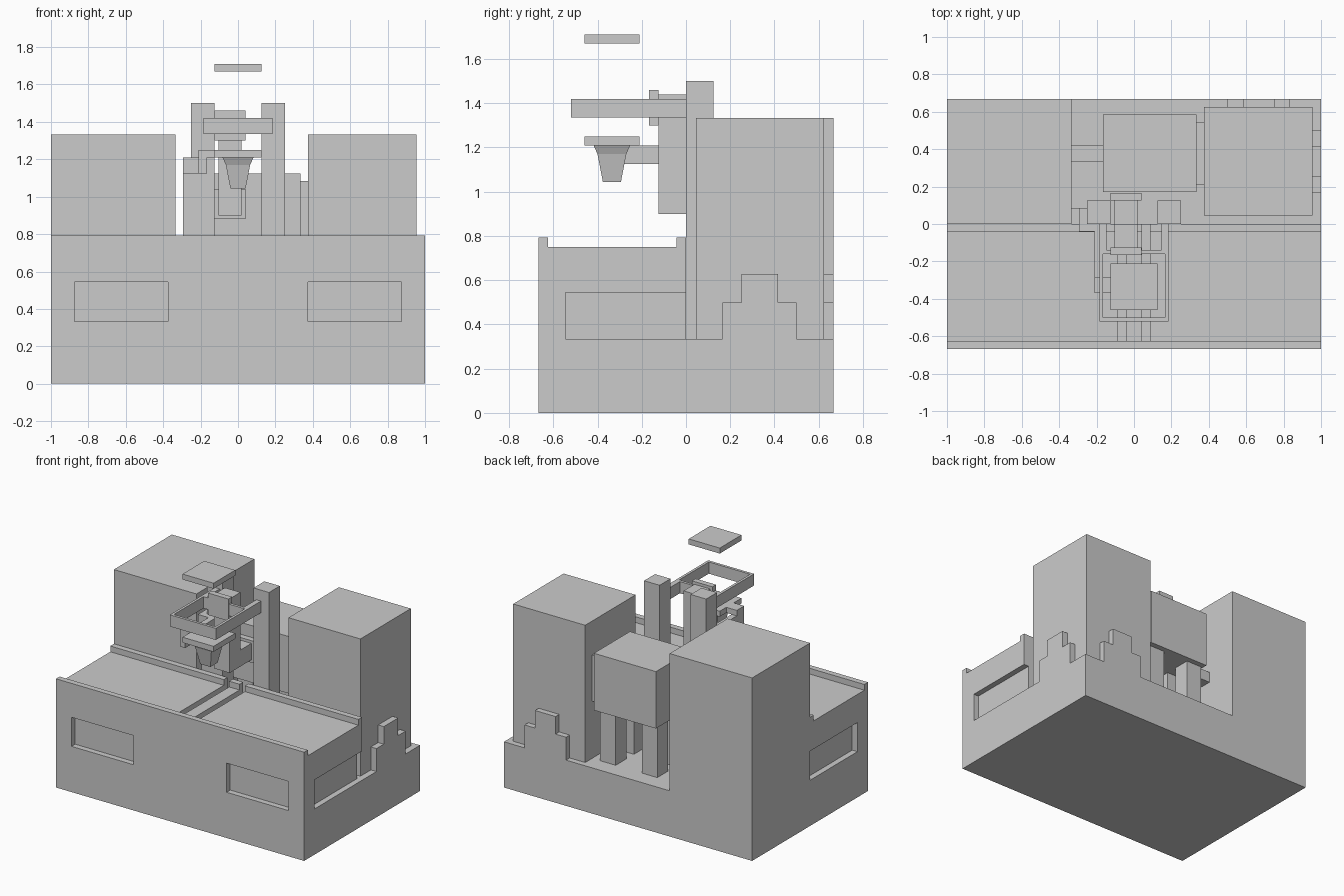
import bpy, bmesh

if "Cube" in bpy.data.objects:
    bpy.data.objects.remove(bpy.data.objects["Cube"])


def finish(name, bm):
    bmesh.ops.recalc_face_normals(bm, faces=bm.faces)
    me = bpy.data.meshes.new(name)
    bm.to_mesh(me)
    bm.free()
    ob = bpy.data.objects.new(name, me)
    bpy.context.collection.objects.link(ob)
    return ob


def add_box(bm, x0, x1, y0, y1, z0, z1):
    vs = bmesh.ops.create_cube(bm, size=1)["verts"]
    for v in vs:
        v.co.x = x1 if v.co.x > 0 else x0
        v.co.y = y1 if v.co.y > 0 else y0
        v.co.z = z1 if v.co.z > 0 else z0


def boxes(name, *dims):
    bm = bmesh.new()
    for d in dims:
        add_box(bm, *d)
    return finish(name, bm)


def prism(name, pts, place, a, b):
    """Extrude a 2D outline from a to b; place(u, v, t) gives the 3D point."""
    bm = bmesh.new()
    rings = [[bm.verts.new(place(u, v, t)) for u, v in pts] for t in (a, b)]
    n = len(pts)
    for r in rings:
        bm.faces.new(r)
    for i in range(n):
        j = (i + 1) % n
        bm.faces.new((rings[0][i], rings[0][j], rings[1][j], rings[1][i]))
    return finish(name, bm)


def along_x(u, v, t):
    return (t, u, v)


def along_y(u, v, t):
    return (u, t, v)


W, F = 0.667, 0.333  # half depth, floor height

# counter body with two raised rims, and the low floor behind it
body = prism("counter_body", [(-W, 0), (W, 0), (W, F), (0, F), (0, .792), (-.042, .792),
             (-.042, .75), (-.625, .75), (-.625, .792), (-W, .792)], along_x, -1, 1)

# recessed panels and the two grooves in the counter top
cuts = bmesh.new()
for s in (-1, 1):
    xs = sorted((s * .375, s * .875))
    add_box(cuts, *xs, -.75, -.625, F, .545)
    xs = sorted((s * .958, s * 1.1))
    add_box(cuts, *xs, -.545, .02, F, .545)
    xs = sorted((s * .042, s * .085))
    add_box(cuts, *xs, -.625, .02, .708, .85)
cutter = finish("cutter", cuts)
cutter.hide_render = True
mod = body.modifiers.new("recesses", 'BOOLEAN')
mod.operation = 'DIFFERENCE'
mod.solver = 'EXACT'
mod.object = cutter
bpy.context.view_layer.objects.active = body
bpy.ops.object.modifier_apply(modifier=mod.name)
bpy.data.objects.remove(cutter)

# towers
boxes("left_tower", (-1, -.335, 0, W, F, 1.333))
boxes("right_tower", (.375, .955, .045, .625, F, 1.333))


# stepped walls beside and behind the right tower
def steps(c):
    return [(c - .167, F), (c + .167, F), (c + .167, .5), (c + .083, .5), (c + .083, .628),
            (c - .083, .628), (c - .083, .5), (c - .167, .5)]


prism("side_stepped_wall", steps(.333), along_x, .955, 1)
prism("back_stepped_wall", steps(.667), along_y, .625, W)

# posts and the ring frame they carry
for side, s in (("left", -1), ("right", 1)):
    boxes(side + "_post", (*sorted((s * .125, s * .25)), 0, .125, F, 1.5))
    boxes(side + "_ring_arm", (*sorted((s * .147, s * .185)), -.14, 0, 1.335, 1.42))
    boxes(side + "_ring_bar", (*sorted((s * .166, s * .185)), -.52, -.14, 1.335, 1.42))
for name, y in (("front", -.52), ("back", -.16)):
    boxes(name + "_ring_bar", (-.166, .166, y, y + .02, 1.335, 1.42))

# duct between the posts with a flange at each end
boxes("duct", (-.105, .02, -.125, 0, .9, 1.44))
boxes("lower_duct", (-.105, .02, 0, .125, .9, 1.02))
boxes("front_flange", (-.125, .04, -.167, -.125, 1.3, 1.46))
boxes("back_flange", (-.125, .04, .125, .167, .88, 1.04))

# tank on four legs, with its connections to the towers
boxes("tank", (-.167, .333, .17, .585, .71, 1.125))
boxes("tank_legs", *[(x, x + .125, y, y + .125, F, .71)
                     for x in (-.15, .185) for y in (.21, .42)])
boxes("right_connector", (.333, .375, .21, .545, .75, 1.085))
boxes("left_connector", (-.335, -.167, .335, .42, .71, .79))

# pipe from the left tower to the nozzle
boxes("pipe_inlet", (-.335, -.295, 0, .085, .5, .585))
boxes("pipe_riser", (-.295, -.25, 0, .085, .5, 1.125))
boxes("pipe_elbow", (-.295, -.167, -.04, .085, 1.125, 1.21))
boxes("pipe_arm", (-.21, -.167, -.37, -.04, 1.125, 1.21))
boxes("pipe_outlet", (-.21, -.125, -.37, -.285, 1.21, 1.25))

# nozzle plate and the matching plate floating above
boxes("nozzle_plate", (-.125, .125, -.46, -.21, 1.21, 1.25))
boxes("upper_plate", (-.125, .125, -.46, -.21, 1.67, 1.71))

# square tapered nozzle
bm = bmesh.new()
loops = []
for h, z in ((.083, 1.21), (.065, 1.17), (.041, 1.045)):
    loops.append([bm.verts.new((a * h, -.335 + b * h, z))
                  for a, b in ((-1, -1), (1, -1), (1, 1), (-1, 1))])
for lo, hi in zip(loops, loops[1:]):
    for i in range(4):
        j = (i + 1) % 4
        bm.faces.new((lo[i], lo[j], hi[j], hi[i]))
bm.faces.new(loops[0])
bm.faces.new(loops[-1])
finish("nozzle", bm)
